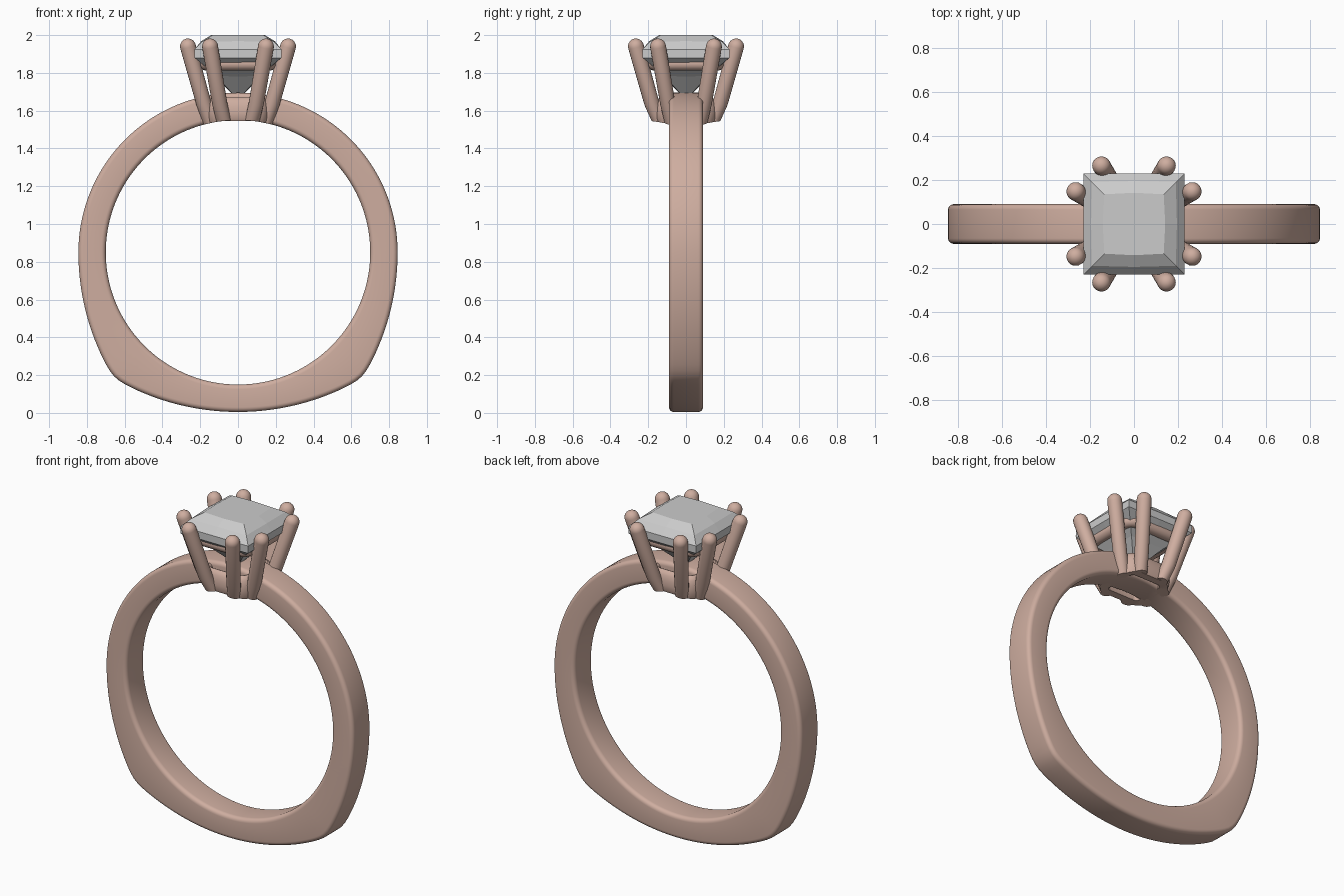
import bpy, bmesh, math
from mathutils import Vector

if "Cube" in bpy.data.objects:
    bpy.data.objects.remove(bpy.data.objects["Cube"])

CZ, FINGER = 0.85, 0.70          # finger hole centre height and radius

metal = bpy.data.materials.new("rose_metal")
metal.diffuse_color = (0.62, 0.42, 0.35, 1)
metal.use_nodes = True
metal.node_tree.nodes["Principled BSDF"].inputs["Base Color"].default_value = metal.diffuse_color


def make(name, verts, faces, mat=None, smooth=40):
    me = bpy.data.meshes.new(name)
    me.from_pydata([tuple(v) for v in verts], [], faces)
    bm = bmesh.new()
    bm.from_mesh(me)
    bmesh.ops.recalc_face_normals(bm, faces=bm.faces)
    bm.to_mesh(me)
    bm.free()
    ob = bpy.data.objects.new(name, me)
    bpy.context.collection.objects.link(ob)
    if mat:
        me.materials.append(mat)
    if smooth:
        bpy.context.view_layer.objects.active = ob
        ob.select_set(True)
        bpy.ops.object.shade_smooth_by_angle(angle=math.radians(smooth))
        ob.select_set(False)
    return ob


def loft(rings, closed):
    """Join equal-length rings; either closed into a loop or capped."""
    n, m = len(rings[0]), len(rings)
    verts = [v for r in rings for v in r]
    faces = []
    for i in range(m if closed else m - 1):
        a, b = i * n, (i + 1) % m * n
        faces += [(a + j, a + (j + 1) % n, b + (j + 1) % n, b + j) for j in range(n)]
    if not closed:
        faces += [tuple(range(n)), tuple(range((m - 1) * n, m * n))]
    return verts, faces


def clear_finger(verts):
    """Trim head parts flush with the finger hole."""
    out = []
    for x, y, z in verts:
        out.append((x, y, max(z, CZ + math.sqrt(FINGER ** 2 - x * x))))
    return out


def rounded_rect(hx, hy, r, seg):
    pts = []
    for k, (sx, sy) in enumerate([(1, 1), (-1, 1), (-1, -1), (1, -1)]):
        for s in range(seg + 1):
            a = math.pi / 2 * (k + s / seg)
            pts.append((sx * (hx - r) + r * math.cos(a), sy * (hy - r) + r * math.sin(a)))
    return pts


# band: round above, squared-off "euro" shoulders below
def ray(dx, dz, cx, cz, R):
    b = dx * cx + dz * cz
    return b + math.sqrt(b * b - cx * cx - cz * cz + R * R)


def outer_radius(t):
    dx, dz = abs(math.cos(t)), math.sin(t)
    if dz >= 0:
        return 0.845
    side = ray(dx, dz, 0.845 - 1.28, 0, 1.28)
    base = ray(dx, dz, 0, 1.305 - CZ, 1.30)
    k = 0.012
    return min(side, base) - k * math.log(1 + math.exp(-abs(side - base) / k))


rings = []
for i in range(160):
    t = 2 * math.pi * i / 160
    ro = outer_radius(t)
    mid, half = (ro + FINGER) / 2, (ro - FINGER) / 2
    rings.append([((mid + u) * math.cos(t), v, CZ + (mid + u) * math.sin(t))
                  for u, v in rounded_rect(half, 0.09, 0.025, 5)])
make("band", *loft(rings, True), metal)


# square gallery rails
def rail(name, half, corner, z, w, h, clip=False):
    path = rounded_rect(half, half, corner, 5)
    rings = []
    for i, (x, y) in enumerate(path):
        a = math.pi / 2 * (i // 6 + (i % 6) / 5)
        rings.append([(x + w * math.cos(p) * math.cos(a), y + w * math.cos(p) * math.sin(a),
                       z + h * math.sin(p))
                      for p in (2 * math.pi * j / 16 for j in range(16))])
    verts, faces = loft(rings, True)
    make(name, clear_finger(verts) if clip else verts, faces, metal)


rail("upper_rail", 0.168, 0.05, 1.848, 0.036, 0.036)
rail("lower_rail", 0.132, 0.05, 1.59, 0.033, 0.08, True)


# eight round-tipped prongs
def prong(name, base, tip, r=0.042, n=20):
    base, tip = Vector(base), Vector(tip)
    d = (tip - base).normalized()
    u = d.cross(Vector((0, 1, 0))).normalized()
    v = d.cross(u)
    steps = [(base, r * 0.92), (base.lerp(tip, 0.3), r * 0.95), (tip, r)]
    for s in range(1, 7):
        a = math.radians(14 * s)
        steps.append((tip + d * r * math.sin(a), r * math.cos(a)))
    rings = [[c + q * (u * math.cos(2 * math.pi * j / n) + v * math.sin(2 * math.pi * j / n))
              for j in range(n)] for c, q in steps]
    verts, faces = loft(rings, False)
    make(name, clear_finger(verts), faces, metal)


count = 0
for sx in (-1, 1):
    for sy in (-1, 1):
        for (bx, by), (tx, ty) in [((0.145, 0.075), (0.265, 0.148)),
                                   ((0.075, 0.145), (0.148, 0.265))]:
            count += 1
            prong(f"prong_{count}", (sx * bx, sy * by, 1.51), (sx * tx, sy * ty, 1.94))


# princess-cut stone: (corner, edge middle, corner z, middle z) per level
levels = [(0.135, 0.142, 2.0, 2.0), (0.19, 0.195, 1.965, 1.968),
          (0.23, 0.23, 1.925, 1.925), (0.23, 0.23, 1.88, 1.88),
          (0.115, 0.12, 1.785, 1.78), (0.008, 0.008, 1.665, 1.665)]
rings = []
for c, m, zc, zm in levels:
    ring = []
    for sx, sy in [(1, 1), (-1, 1), (-1, -1), (1, -1)]:
        ring.append((sx * c, sy * c, zc))
        # middle of the following edge
        ring.append((0, sy * m, zm) if sx * sy > 0 else (sx * m, 0, zm))
    rings.append(ring)
make("stone", *loft(rings, False), None, 0)
